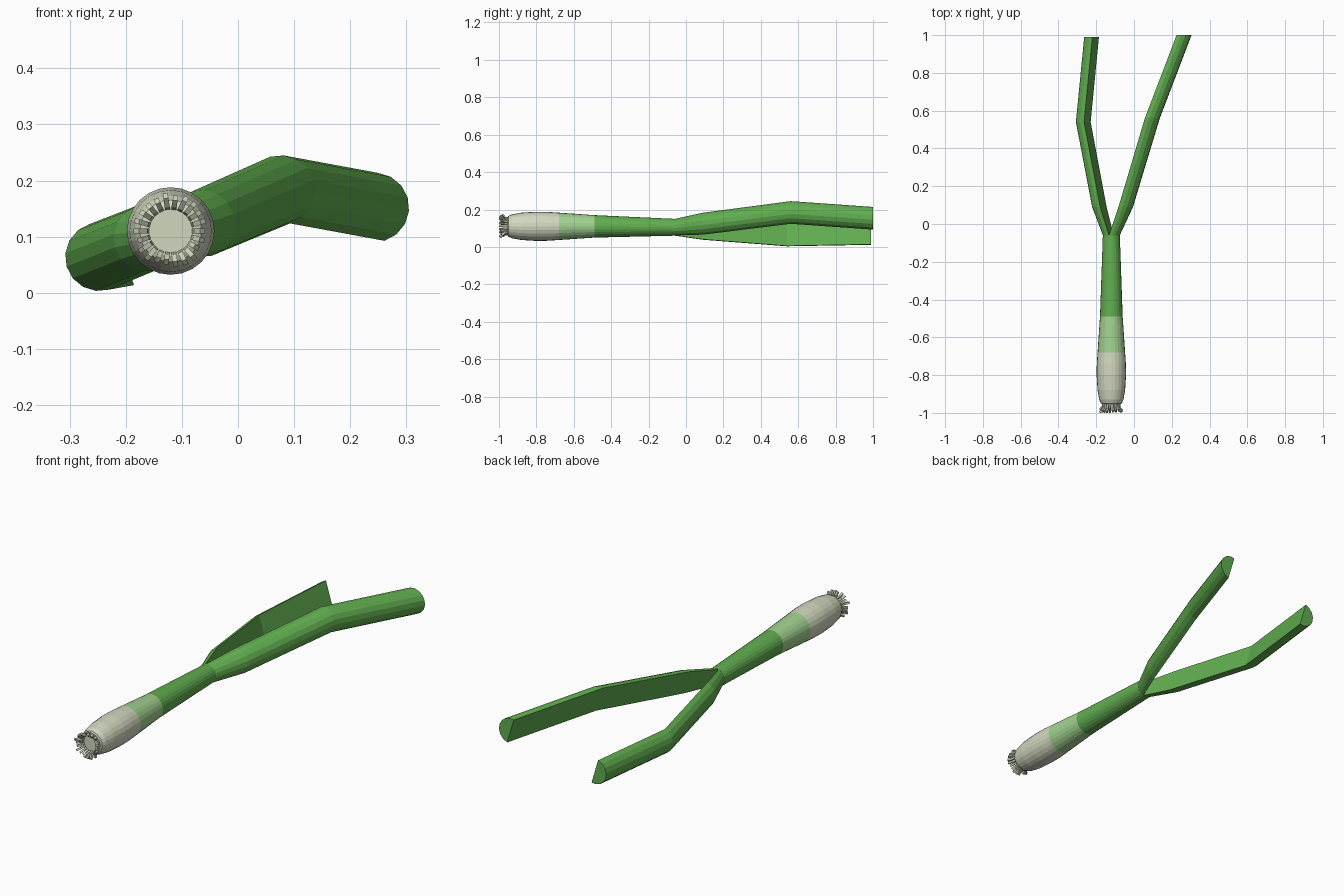
import bpy, bmesh, random
from math import sin, cos, pi
from mathutils import Vector, Matrix

random.seed(4)
if "Cube" in bpy.data.objects:
    bpy.data.objects.remove(bpy.data.objects["Cube"])


def material(name, rgb):
    m = bpy.data.materials.new(name)
    m.use_nodes = True
    m.diffuse_color = (*rgb, 1)
    m.node_tree.nodes["Principled BSDF"].inputs["Base Color"].default_value = (*rgb, 1)
    return m


GREEN = material("leaf green", (0.12, 0.42, 0.08))
PALE = material("pale green", (0.36, 0.64, 0.28))
WHITE = material("bulb white", (0.64, 0.68, 0.52))
ROOT = material("root cream", (0.60, 0.65, 0.49))


def finish(name, bm, mats):
    bmesh.ops.recalc_face_normals(bm, faces=bm.faces)
    mesh = bpy.data.meshes.new(name)
    bm.to_mesh(mesh)
    bm.free()
    for m in mats:
        mesh.materials.append(m)
    ob = bpy.data.objects.new(name, mesh)
    bpy.context.collection.objects.link(ob)
    return ob


def loft(bm, rings):
    """Skin closed rings of points and cap both ends."""
    loops = [[bm.verts.new(p) for p in ring] for ring in rings]
    for a, b in zip(loops, loops[1:]):
        n = len(a)
        for i in range(n):
            j = (i + 1) % n
            bm.faces.new((a[i], a[j], b[j], b[i]))
    bm.faces.new(loops[0])
    bm.faces.new(loops[-1])


def arc(x, y, z, r, start, sweep, count):
    return [Vector((x + r * cos(start + sweep * i / count), y,
                    z + r * sin(start + sweep * i / count))) for i in range(count + 1)]


# Stalk and bulb: one turned body, coloured in bands along its length
CX, CZ = -0.12, 0.11
profile = [(-0.955, 0.045), (-0.95, 0.055), (-0.93, 0.064), (-0.88, 0.073), (-0.80, 0.078),
           (-0.74, 0.077), (-0.68, 0.073), (-0.49, 0.06), (-0.06, 0.045)]
bm = bmesh.new()
loft(bm, [arc(CX, y, CZ - 0.005 * max(0, y + 0.5) / 0.44, r, 0, 2 * pi, 24)[:-1]
          for y, r in profile])
for f in bm.faces:
    y = f.calc_center_median().y
    f.material_index = 0 if y < -0.68 else 1 if y < -0.49 else 2
finish("stalk", bm, [WHITE, PALE, GREEN])

# Leaves: half-round blades whose flat sides face each other
TILT = 0.29


def leaf(name, path, start):
    bm = bmesh.new()
    loft(bm, [arc(x, y, z, r, start, pi, 8) for x, y, z, r in path])
    finish(name, bm, [GREEN])


leaf("left_leaf", [(CX, -0.06, 0.105, 0.045), (-0.065, 0.09, 0.123, 0.06),
                   (0.075, 0.56, 0.183, 0.062), (0.243, 1.0, 0.152, 0.062)], TILT - pi / 2)
leaf("right_leaf", [(CX, -0.06, 0.105, 0.045), (-0.162, 0.09, 0.098, 0.06),
                    (-0.247, 0.54, 0.064, 0.061), (-0.203, 0.99, 0.072, 0.061)], TILT + pi / 2)

# Roots: a ring of short square stubs, bent outward by varying amounts
bm = bmesh.new()
COUNT = 22
for i in range(COUNT):
    spin = Matrix.Translation((CX, 0, CZ)) @ Matrix.Rotation(2 * pi * i / COUNT, 4, "Y")
    reach = random.uniform(0.054, 0.064)
    tip = random.uniform(-0.998, -0.98)
    h = 0.0045
    path = [(0.042, -0.945), (0.046, tip + 0.014), (reach, tip)]
    loft(bm, [[spin @ Vector((r + dx, y + dx, dz))
               for dx, dz in ((-h, -h), (h, -h), (h, h), (-h, h))] for r, y in path])
finish("roots", bm, [ROOT])
